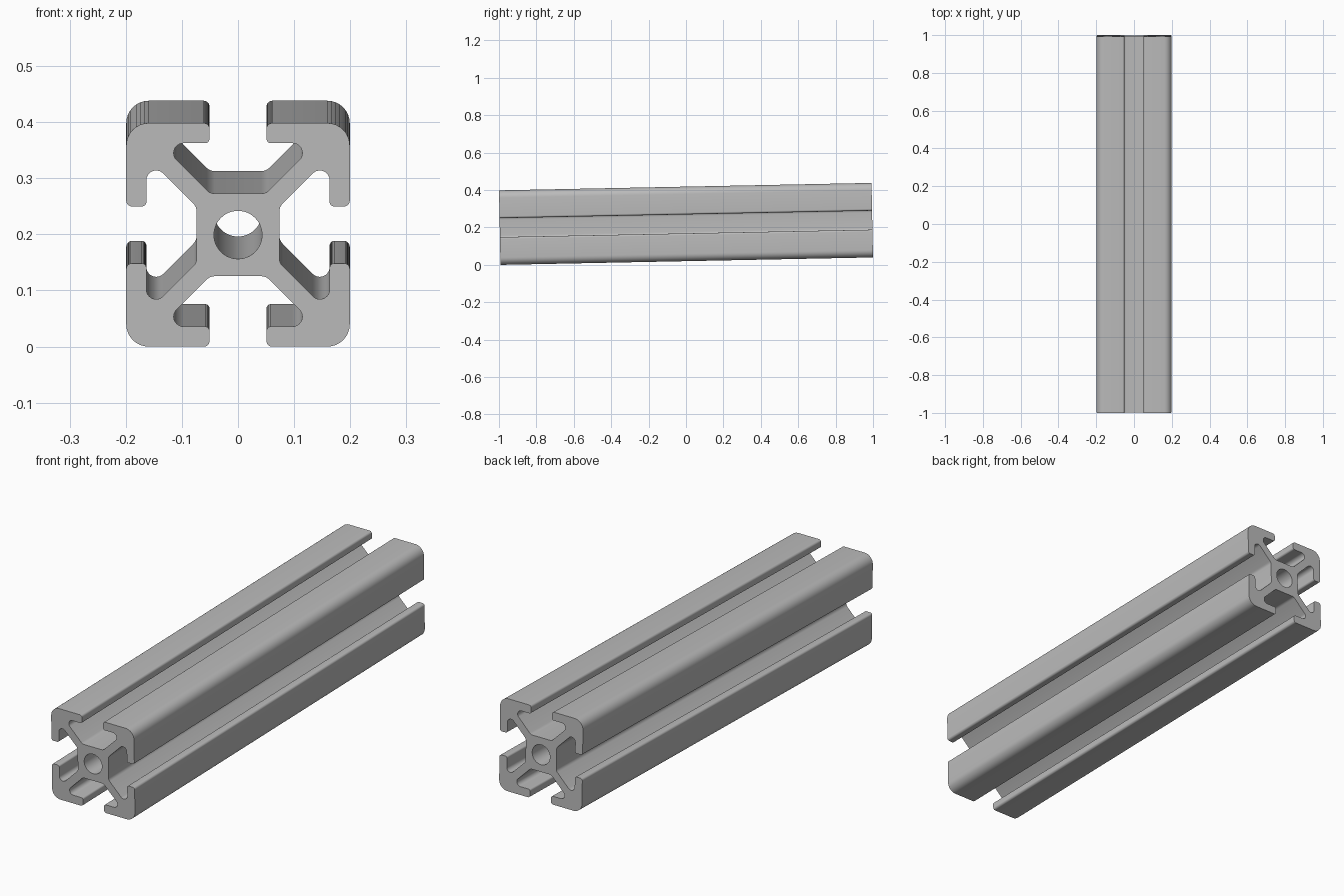
import bpy
import bmesh
import math
from mathutils import Vector, Matrix

if "Cube" in bpy.data.objects:
    bpy.data.objects.remove(bpy.data.objects["Cube"], do_unlink=True)

LENGTH = 1.992
UNIT = LENGTH / 100     # the section is 20 units wide and 100 long
TILT = 0.02             # the bar rises slightly towards the back
BORE = 2.15


def fillet(prev, corner, nxt, radius):
    """Points of an arc that rounds one corner."""
    a, b = (prev - corner).normalized(), (nxt - corner).normalized()
    half = a.angle(b) / 2
    centre = corner + (a + b).normalized() * (radius / math.sin(half))
    start = corner + a * (radius / math.tan(half)) - centre
    sweep = math.pi - 2 * half
    if a.x * b.y - a.y * b.x > 0:
        sweep = -sweep
    steps = max(4, round(abs(sweep) / math.radians(11)))
    return [centre + Matrix.Rotation(sweep * i / steps, 2) @ start
            for i in range(steps + 1)]


# Half of one T-slot: hub corner, undercut, lip inside, lip outside
half_slot = [(3.7, 2.5, 1.0), (8.2, 7.0, 0.88), (8.2, 2.55, 0.4), (10, 2.55, 0.5)]
quarter = half_slot + [(10, 10, 2.0)] + [(y, x, r) for x, y, r in reversed(half_slot)]

# Four rotated quarters make the whole section
corners = [(Matrix.Rotation(math.pi / 2 * k, 2) @ Vector((x, y)), r)
           for k in range(4) for x, y, r in quarter]
outline = []
for i, (point, radius) in enumerate(corners):
    outline += fillet(corners[i - 1][0], point,
                      corners[(i + 1) % len(corners)][0], radius)
bore = [Matrix.Rotation(math.tau * i / 48, 2) @ Vector((BORE, 0)) for i in range(48)]

# Fill the section around the bore and extrude it along the bar
bm = bmesh.new()
edges = []
for loop in (outline, bore):
    verts = [bm.verts.new((p.x * UNIT, -LENGTH / 2, p.y * UNIT)) for p in loop]
    edges += [bm.edges.new((verts[i - 1], verts[i])) for i in range(len(verts))]
bmesh.ops.triangle_fill(bm, edges=edges, use_beauty=True, normal=(0, -1, 0))
result = bmesh.ops.extrude_face_region(bm, geom=bm.faces[:])
moved = [v for v in result["geom"] if isinstance(v, bmesh.types.BMVert)]
bmesh.ops.translate(bm, verts=moved, vec=(0, LENGTH, 0))
bmesh.ops.recalc_face_normals(bm, faces=bm.faces[:])

mesh = bpy.data.meshes.new("slotted_bar")
bm.to_mesh(mesh)
bm.free()
bar = bpy.data.objects.new("slotted_bar", mesh)
bpy.context.collection.objects.link(bar)

# Tilt, then rest the lowest edge on the floor
bar.rotation_euler.x = TILT
bar.location.z = LENGTH / 2 * math.sin(TILT) + 10 * UNIT * math.cos(TILT)

# Plain aluminium grey
grey = bpy.data.materials.new("aluminium_grey")
grey.use_nodes = True
colour = (0.5, 0.5, 0.5, 1)
grey.diffuse_color = colour
grey.node_tree.nodes["Principled BSDF"].inputs["Base Color"].default_value = colour
mesh.materials.append(grey)

bpy.ops.object.select_all(action="DESELECT")
bar.select_set(True)
bpy.context.view_layer.objects.active = bar
bpy.ops.object.shade_smooth_by_angle(angle=math.radians(30))
